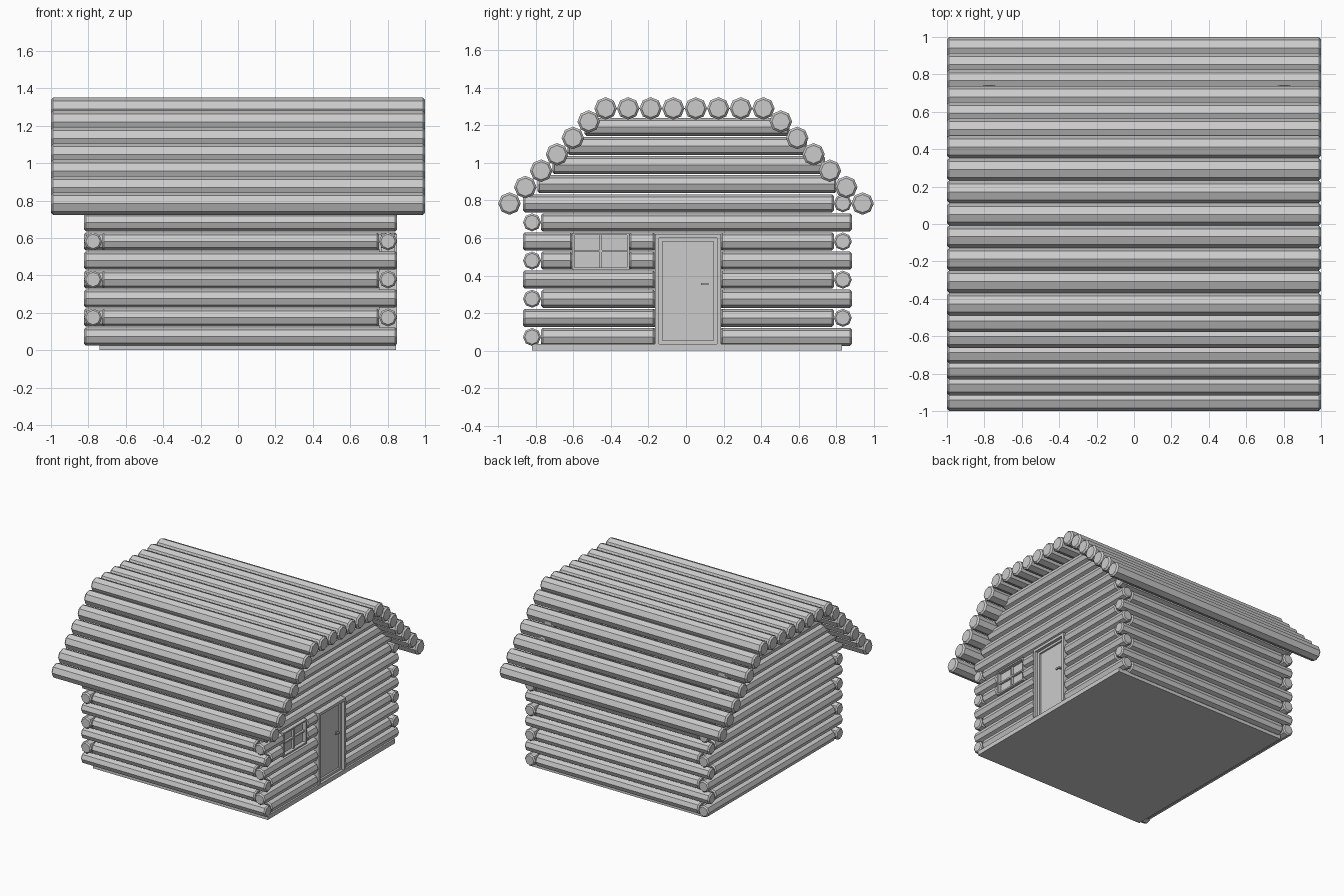
import bpy, bmesh, math
from mathutils import Vector

if "Cube" in bpy.data.objects:
    bpy.data.objects.remove(bpy.data.objects["Cube"])

R, PITCH, Z0 = 0.048, 0.1017, 0.073      # wall log radius, layer spacing, first layer height
XL, XR, YF, YB = -0.775, 0.802, -0.82, 0.835   # wall centre lines


def finish(name, bm):
    bmesh.ops.recalc_face_normals(bm, faces=bm.faces)
    me = bpy.data.meshes.new(name)
    bm.to_mesh(me)
    bm.free()
    ob = bpy.data.objects.new(name, me)
    bpy.context.collection.objects.link(ob)
    return ob


def add_log(bm, axis, a, b, side, z, r=R):
    """Octagonal log with chamfered ends, running along x or y from a to b."""
    c = 0.2 * r
    rings = []
    for t, rad in ((a, r - c), (a + c, r), (b - c, r), (b, r - c)):
        ring = []
        for i in range(8):
            u = side + rad * math.cos(i * math.pi / 4)
            w = z + rad * math.sin(i * math.pi / 4)
            ring.append(bm.verts.new((t, u, w) if axis == 'x' else (u, t, w)))
        rings.append(ring)
    for p, q in zip(rings, rings[1:]):
        for i in range(8):
            j = (i + 1) % 8
            bm.faces.new((p[i], p[j], q[j], q[i]))
    bm.faces.new(rings[0])
    bm.faces.new(rings[-1])


def add_box(bm, x, y, z):
    vs = bmesh.ops.create_cube(bm, size=1)['verts']
    for v in vs:
        v.co = Vector([(s[0] + s[1]) / 2 + k * (s[1] - s[0]) for s, k in zip((x, y, z), v.co)])


def add_frame(bm, x, y, z, w, sill=True):
    """Rectangular frame of bar width w in the y-z plane."""
    add_box(bm, x, (y[0], y[0] + w), z)
    add_box(bm, x, (y[1] - w, y[1]), z)
    add_box(bm, x, (y[0] + w, y[1] - w), (z[1] - w, z[1]))
    if sill:
        add_box(bm, x, (y[0] + w, y[1] - w), (z[0], z[0] + w))


# Front and back walls: long and short logs alternate at the corners
for name, y, long_parity in (("front_wall", YF, 0), ("back_wall", YB, 1)):
    bm = bmesh.new()
    for k in range(8):
        a, b = (XL - R, XR + R) if k % 2 == long_parity else (XL + R, XR - R)
        add_log(bm, 'x', a, b, y, Z0 + k * PITCH)
    finish(name, bm)

# Gable walls, the right one leaves openings for door and window
DOOR, WIN = (-0.165, 0.186), (-0.606, -0.302)
GABLE = ((-0.79, 0.80), (-0.71, 0.74), (-0.63, 0.645), (-0.54, 0.55))
for name, x in (("left_wall", XL), ("right_wall", XR)):
    bm = bmesh.new()
    for k in range(8):
        a, b = (YF + R, YB + R) if k % 2 == 0 else (YF - R, YB - R)
        gaps = []
        if x == XR and k in (4, 5):
            gaps.append(WIN)
        if x == XR and k < 6:
            gaps.append(DOOR)
        for g in gaps:
            add_log(bm, 'y', a, g[0], x, Z0 + k * PITCH)
            a = g[1]
        add_log(bm, 'y', a, b, x, Z0 + k * PITCH)
    for k, (a, b) in enumerate(GABLE):
        add_log(bm, 'y', a, b, x, Z0 + (8 + k) * PITCH)
    finish(name, bm)

# Roof: flat top row and two sloping sides
bm = bmesh.new()
spots = [(-0.428 + 0.12 * i, 1.29) for i in range(8)]
for i in range(6):
    z = 1.22 - 0.0873 * i
    spots += [(0.505 + 0.087 * i, z), (-0.518 - 0.0844 * i, z)]
for y, z in spots:
    add_log(bm, 'x', -1, 1, y, z, 0.06)
finish("roof", bm)

# Floor slab
bm = bmesh.new()
add_box(bm, (-0.74, 0.845), (-0.82, 0.83), (0, 0.035))
finish("floor", bm)

# Door frame, inner stop, slab and handle
bm = bmesh.new()
add_frame(bm, (0.755, 0.85), DOOR, (0.035, 0.622), 0.022, sill=False)
add_frame(bm, (0.76, 0.825), (-0.143, 0.164), (0.035, 0.60), 0.018)
finish("door_frame", bm)
bm = bmesh.new()
add_box(bm, (0.775, 0.81), (-0.125, 0.146), (0.053, 0.582))
finish("door", bm)
bm = bmesh.new()
add_box(bm, (0.81, 0.835), (0.108, 0.12), (0.349, 0.361))
add_box(bm, (0.828, 0.838), (0.08, 0.12), (0.349, 0.361))
finish("door_handle", bm)

# Window frame with crossbars, and glass
bm = bmesh.new()
wz = (0.43, 0.627)
add_frame(bm, (0.765, 0.838), WIN, wz, 0.012)
add_box(bm, (0.785, 0.825), (-0.46, -0.448), wz)
add_box(bm, (0.785, 0.825), WIN, (0.525, 0.537))
finish("window_frame", bm)
bm = bmesh.new()
add_box(bm, (0.797, 0.807), (-0.6, -0.308), (0.436, 0.621))
finish("window_glass", bm)
